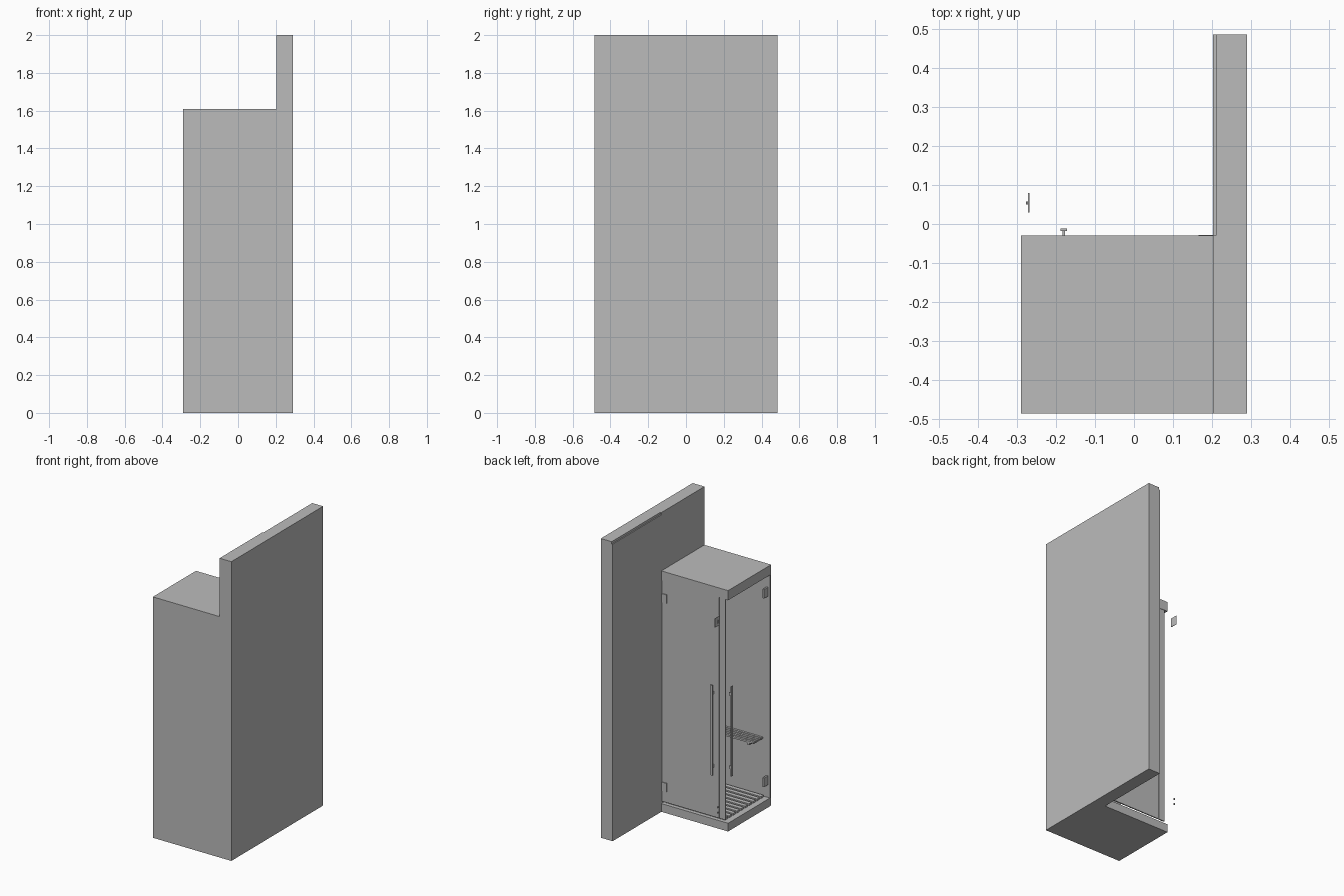
import bpy
import bmesh
from mathutils import Matrix, Vector

cube = bpy.data.objects.get("Cube")
if cube:
    bpy.data.objects.remove(cube, do_unlink=True)

grey = bpy.data.materials.new("plain_grey")
grey.use_nodes = True
colour = (0.5, 0.5, 0.5, 1)
grey.diffuse_color = colour
grey.node_tree.nodes["Principled BSDF"].inputs["Base Color"].default_value = colour


def boxes(name, *spans):
    """One object from boxes, each given as (x0, x1, y0, y1, z0, z1)."""
    bm = bmesh.new()
    for x0, x1, y0, y1, z0, z1 in spans:
        centre = Vector((x0 + x1, y0 + y1, z0 + z1)) / 2
        size = Matrix.Diagonal((x1 - x0, y1 - y0, z1 - z0, 1))
        bmesh.ops.create_cube(bm, size=1, matrix=Matrix.Translation(centre) @ size)
    mesh = bpy.data.meshes.new(name)
    bm.to_mesh(mesh)
    bm.free()
    mesh.materials.append(grey)
    obj = bpy.data.objects.new(name, mesh)
    bpy.context.collection.objects.link(obj)
    return obj


LEFT, RIGHT, INNER = -0.29, 0.29, 0.203
FRONT, BACK, CAB = -0.485, 0.485, -0.03
BASE, HEAD, ROOF = 0.055, 1.545, 1.61

# Tall room wall, with a slightly lower facing beyond the cabin
boxes("tall_wall", (0.21, RIGHT, FRONT, BACK, 0, 2))
boxes("wall_lining", (INNER, 0.21, FRONT, CAB, 0, 2))
boxes("wall_facing", (INNER, 0.21, CAB, BACK, 0, 1.985))

# Cabin shell
boxes("base", (LEFT, INNER, FRONT, CAB, 0, BASE))
boxes("roof", (LEFT, INNER, FRONT, CAB, HEAD, ROOF))
boxes("front_wall", (LEFT, INNER, FRONT, -0.472, BASE, HEAD))

# Back door and the narrow panel at the corner
boxes("back_door", (-0.22, 0.2, -0.041, -0.033, 0.07, HEAD))
boxes("corner_panel", (-0.268, -0.226, -0.041, -0.033, 0.07, HEAD))

# Slatted floor and bench, slats running along x
floor_slats = []
for i in range(10):
    y = -0.462 + i * 0.042
    floor_slats.append((-0.25, 0.19, y, y + 0.028, BASE, 0.068))
boxes("floor_slats", *floor_slats)

bench_slats = []
for i in range(5):
    y = -0.468 + i * 0.021
    bench_slats.append((-0.24, 0.2, y, y + 0.014, 0.44, 0.452))
boxes("bench_slats", *bench_slats)
boxes("bench_supports", *[(x, x + 0.02, -0.472, -0.372, 0.425, 0.44)
                          for x in (-0.21, -0.02, 0.16)])

# Pull handles: a flat grip standing on two posts
boxes("back_handle", (-0.188, -0.172, -0.018, -0.012, 0.353, 0.955),
      *[(-0.183, -0.177, -0.034, -0.018, z, z + 0.02) for z in (0.4, 0.89)])
boxes("side_handle", (LEFT, -0.285, -0.081, -0.065, 0.353, 0.955),
      *[(-0.285, -0.268, -0.076, -0.07, z, z + 0.02) for z in (0.4, 0.89)])

# Hinges at two heights on both doors
for label, z in (("upper", 1.43), ("lower", 0.17)):
    low, high = z - 0.03, z + 0.03
    boxes(label + "_back_hinge", (0.165, 0.202, -0.034, -0.028, low, high))
    boxes(label + "_side_hinge", (-0.276, -0.264, -0.472, -0.43, low, high))

# Separate plate and its small studs beside the corner
boxes("loose_plate", (-0.271, -0.268, 0.03, 0.08, 1.4, 1.46),
      (-0.277, -0.271, 0.051, 0.057, 1.42, 1.44))
boxes("loose_studs", *[(-0.277, -0.271, 0.05, 0.058, z, z + 0.01)
                       for z in (0.15, 0.185)])
